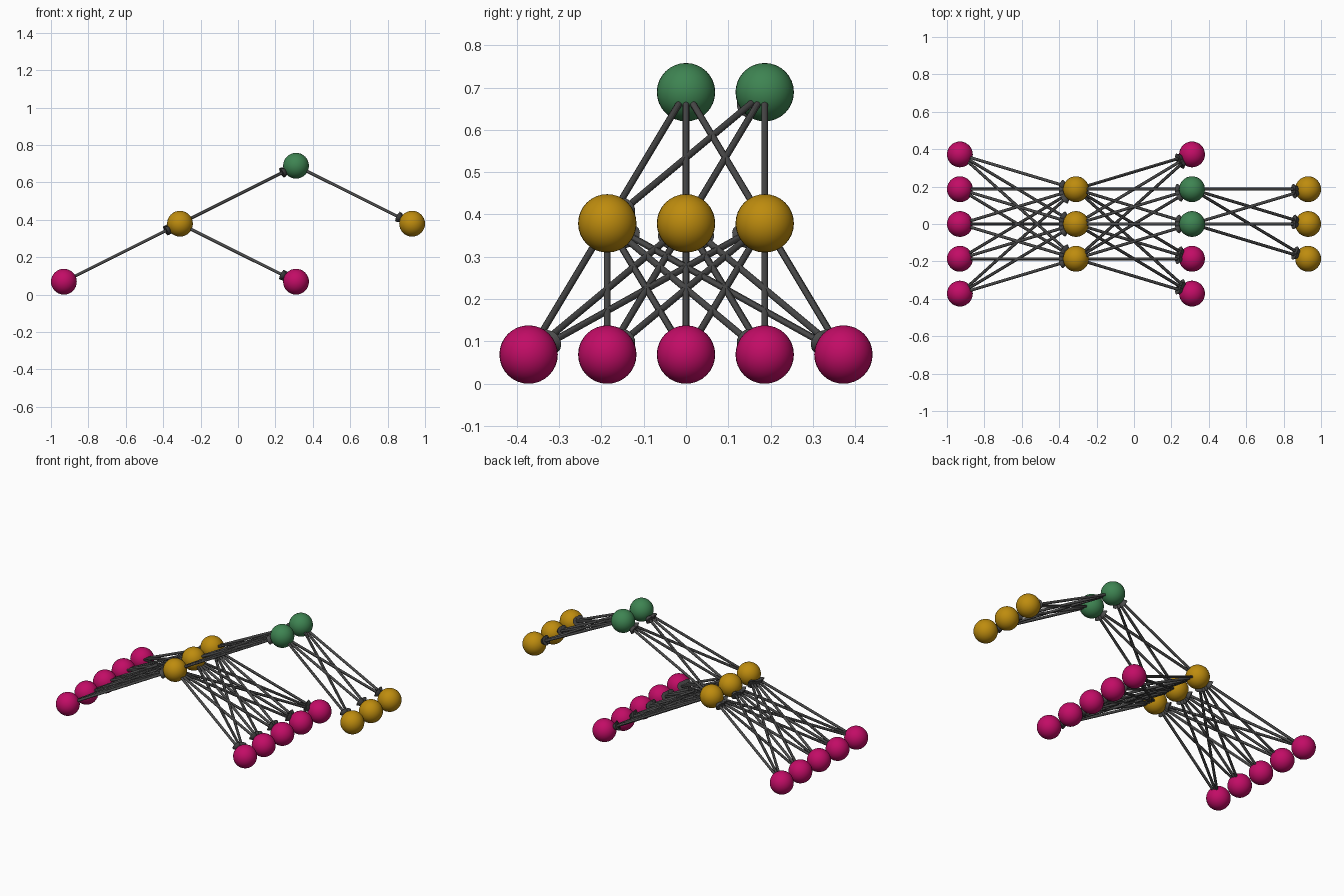
import bpy
from mathutils import Vector

if "Cube" in bpy.data.objects:
    bpy.data.objects.remove(bpy.data.objects["Cube"])

R = 0.069        # node radius
DX, DY, DZ = 0.3103, 0.186, 0.31


def material(name, rgb):
    m = bpy.data.materials.new(name)
    lin = [c / 12.92 if c <= 0.04045 else ((c + 0.055) / 1.055) ** 2.4
           for c in (v / 255 for v in rgb)]
    m.diffuse_color = (*lin, 1)
    m.use_nodes = True
    m.node_tree.nodes["Principled BSDF"].inputs["Base Color"].default_value = m.diffuse_color
    return m


magenta = material("magenta", (194, 12, 102))
gold = material("gold", (190, 140, 14))
green = material("green", (62, 132, 82))
grey = material("dark grey", (74, 74, 74))


def finish(name, mat):
    ob = bpy.context.object
    ob.name = name
    ob.data.materials.append(mat)
    bpy.ops.object.shade_smooth_by_angle()
    return ob


# Rows of round nodes
def layer(name, x, level, rows, mat):
    centres = [Vector((x, r * DY, R + level * DZ)) for r in rows]
    for c in centres:
        bpy.ops.mesh.primitive_uv_sphere_add(segments=32, ring_count=16, radius=R, location=c)
        finish(name, mat)
    return centres


# Arrow: thin rod from surface to surface, with a cone head pointing into the target
def arrow(a, b):
    d = (b - a).normalized()
    rot = d.to_track_quat('Z', 'Y').to_euler()
    start, end = a + d * R * 0.95, b - d * R
    bpy.ops.mesh.primitive_cylinder_add(vertices=12, radius=0.008, depth=(end - start).length,
                                        location=(start + end) / 2, rotation=rot)
    finish("arrow_rod", grey)
    base, tip = b - d * 0.088, b - d * 0.035
    bpy.ops.mesh.primitive_cone_add(vertices=16, radius1=0.028, radius2=0, depth=(tip - base).length,
                                    location=(base + tip) / 2, rotation=rot)
    finish("arrow_head", grey)


def connect(sources, targets):
    for a in sources:
        for b in targets:
            arrow(a, b)


inputs = layer("input_node", -3 * DX, 0, range(-2, 3), magenta)
hidden = layer("hidden_node", -DX, 1, range(-1, 2), gold)
upper = layer("upper_node", DX, 2, (0, 1), green)
lower = layer("lower_node", DX, 0, range(-2, 3), magenta)
output = layer("output_node", 3 * DX, 1, range(-1, 2), gold)

connect(inputs, hidden)
connect(hidden, upper)
connect(hidden, lower)
connect(upper, output)
